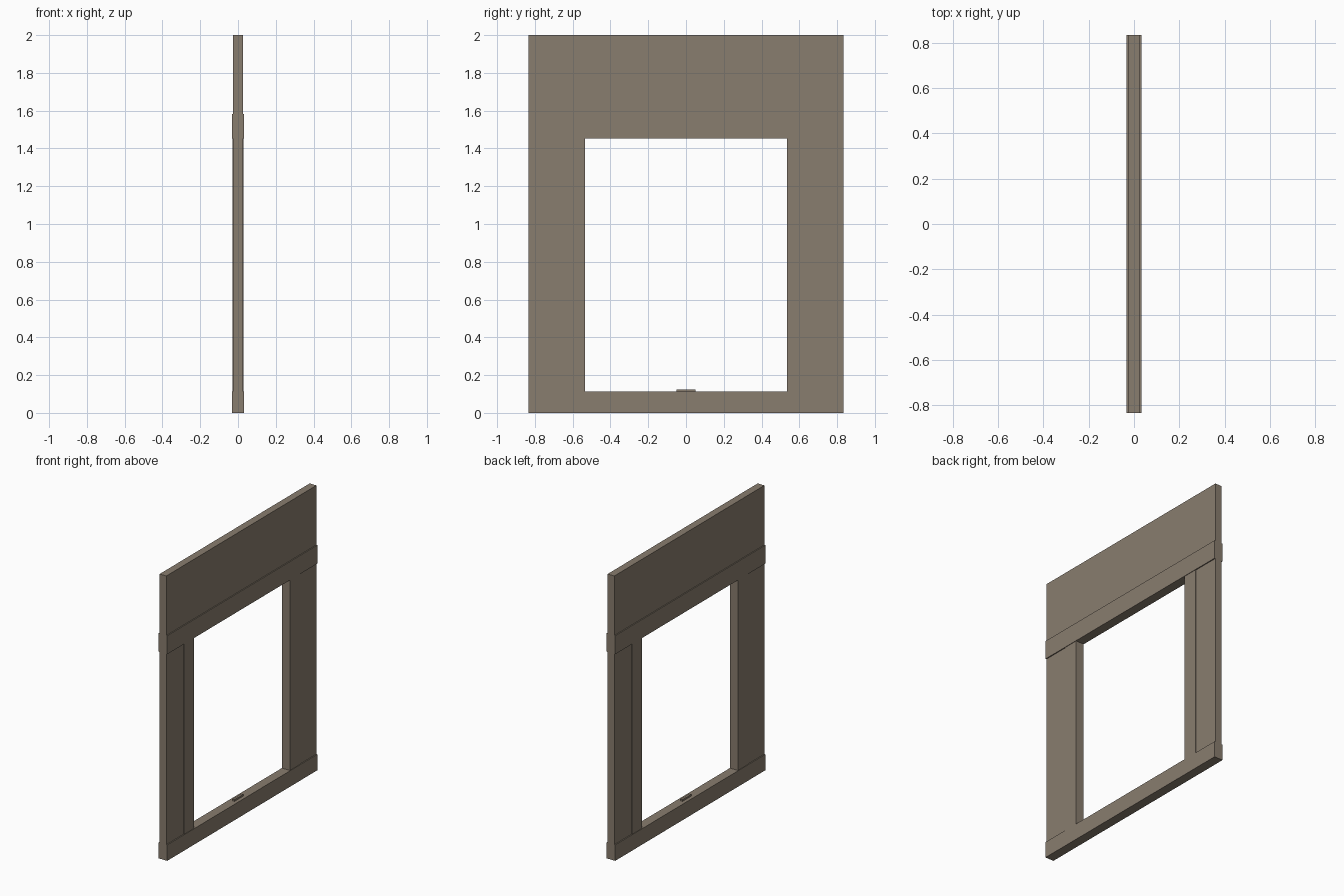
import bpy

if "Cube" in bpy.data.objects:
    bpy.data.objects.remove(bpy.data.objects["Cube"])

wall_mat = bpy.data.materials.new("taupe brown")
wall_mat.diffuse_color = (0.25, 0.205, 0.158, 1)
wall_mat.use_nodes = True
wall_mat.node_tree.nodes["Principled BSDF"].inputs["Base Color"].default_value = wall_mat.diffuse_color


def box(name, x, y, z):
    """Box from (min, max) ranges on each axis."""
    lo, hi = zip(x, y, z)
    verts = [(a, b, c) for a in x for b in y for c in z]
    faces = [(0, 1, 3, 2), (4, 6, 7, 5), (0, 4, 5, 1),
             (2, 3, 7, 6), (0, 2, 6, 4), (1, 5, 7, 3)]
    mesh = bpy.data.meshes.new(name)
    mesh.from_pydata(verts, [], faces)
    mesh.materials.append(wall_mat)
    obj = bpy.data.objects.new(name, mesh)
    bpy.context.collection.objects.link(obj)
    return obj


WIDTH = 0.833                 # half width of the wall
SILL, HEAD, BAND = 0.112, 1.452, 1.582
WALL, TRIM, BEAM = 0.026, 0.030, 0.033   # half thicknesses

# Horizontal members
box("bottom_sill", (-BEAM, BEAM), (-WIDTH, WIDTH), (0, SILL))
box("header_beam", (-BEAM, BEAM), (-WIDTH, WIDTH), (HEAD, BAND))
box("upper_panel", (-WALL, WALL), (-WIDTH, WIDTH), (BAND, 2.0))

# Side walls and the raised trim beside the opening
for side, s in (("left", -1), ("right", 1)):
    box(side + "_wall", (-WALL, WALL), sorted((s * 0.643, s * WIDTH)), (SILL, HEAD))
    box(side + "_trim", (-TRIM, TRIM), sorted((s * 0.534, s * 0.643)), (SILL, HEAD))

# Small catch on the sill
box("sill_catch", (-0.008, 0.008), (-0.05, 0.05), (SILL, 0.124))
